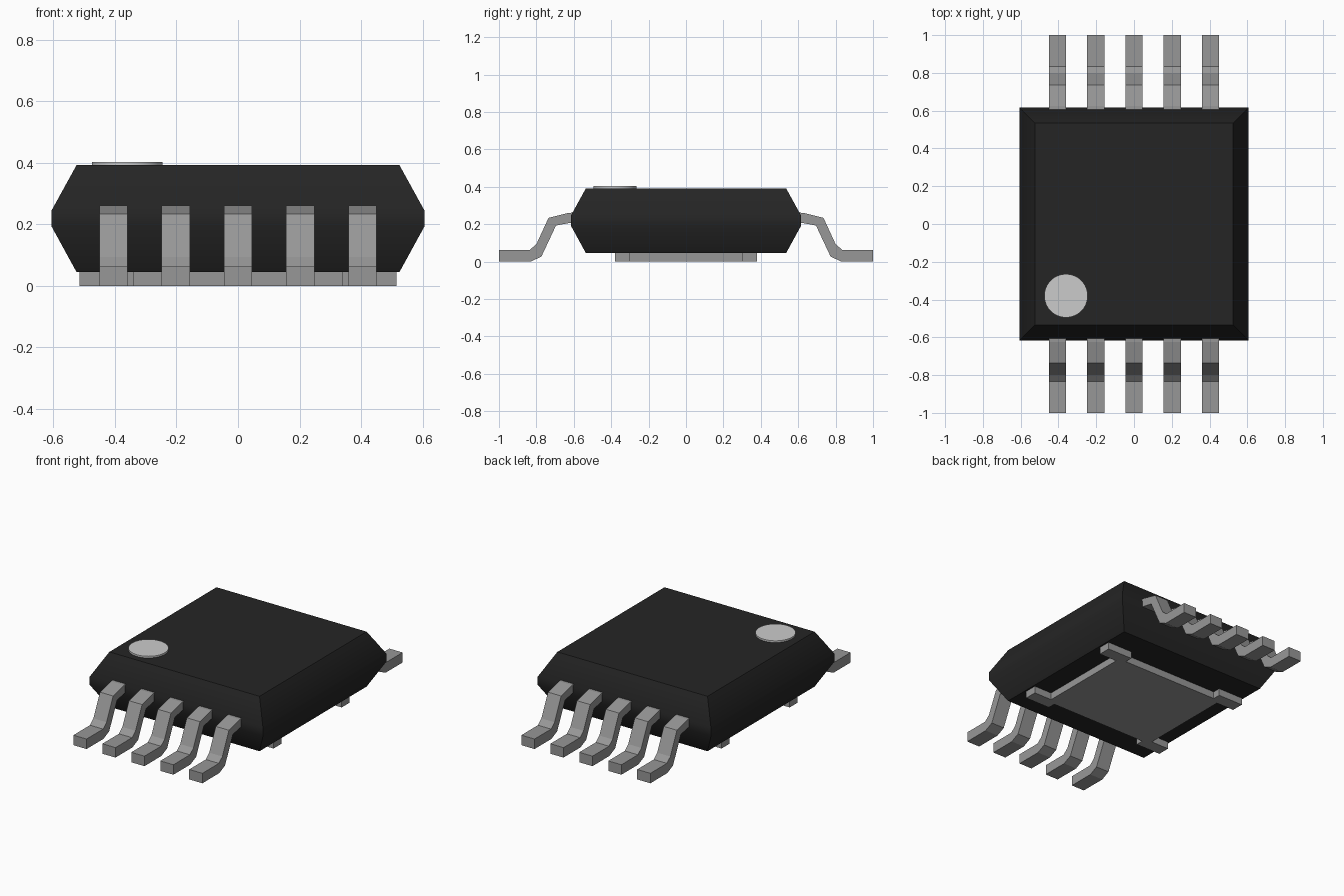
import bpy, bmesh, math
from mathutils import Vector

if "Cube" in bpy.data.objects:
    bpy.data.objects.remove(bpy.data.objects["Cube"], do_unlink=True)


def make_material(name, value):
    mat = bpy.data.materials.new(name)
    mat.use_nodes = True
    colour = (value, value, value, 1)
    mat.diffuse_color = colour
    mat.node_tree.nodes["Principled BSDF"].inputs["Base Color"].default_value = colour
    return mat


black = make_material("black plastic", 0.018)
metal = make_material("grey metal", 0.31)
pale = make_material("pale grey", 0.60)


def finish(bm, name, mat):
    bmesh.ops.recalc_face_normals(bm, faces=bm.faces)
    mesh = bpy.data.meshes.new(name)
    bm.to_mesh(mesh)
    bm.free()
    mesh.materials.append(mat)
    obj = bpy.data.objects.new(name, mesh)
    bpy.context.collection.objects.link(obj)
    return obj


def smooth(obj):
    bpy.ops.object.select_all(action="DESELECT")
    obj.select_set(True)
    bpy.context.view_layer.objects.active = obj
    bpy.ops.object.shade_smooth_by_angle(angle=math.radians(30))


def prism(points, offset, name, mat):
    """Extrude a closed outline along an offset."""
    bm = bmesh.new()
    face = bm.faces.new([bm.verts.new(p) for p in points])
    top = bmesh.ops.extrude_face_region(bm, geom=[face])["geom"]
    bmesh.ops.translate(bm, vec=Vector(offset),
                        verts=[g for g in top if isinstance(g, bmesh.types.BMVert)])
    return finish(bm, name, mat)


# Package body: stacked rectangles, widest in the middle
bm = bmesh.new()
rings = []
for hx, hy, z in [(0.525, 0.535, 0.045), (0.606, 0.616, 0.193),
                  (0.606, 0.616, 0.245), (0.525, 0.535, 0.392)]:
    rings.append([bm.verts.new((sx * hx, sy * hy, z))
                  for sx, sy in [(-1, -1), (1, -1), (1, 1), (-1, 1)]])
for low, high in zip(rings, rings[1:]):
    for i in range(4):
        j = (i + 1) % 4
        bm.faces.new((low[i], low[j], high[j], high[i]))
bm.faces.new(rings[0])
bm.faces.new(rings[-1])
smooth(finish(bm, "body", black))

# Pin marker disc
bm = bmesh.new()
bmesh.ops.create_cone(bm, cap_ends=True, segments=64, radius1=0.115, radius2=0.115, depth=0.016)
bmesh.ops.translate(bm, vec=(-0.36, -0.38, 0.395), verts=bm.verts)
smooth(finish(bm, "pin_marker", pale))

# Thermal pad: one quarter outline mirrored to four corner tabs
quarter = [(0.39, 0.30), (0.515, 0.30), (0.515, 0.38), (0.34, 0.38), (0.34, 0.33)]
outline = []
for sx, sy in [(1, 1), (-1, 1), (-1, -1), (1, -1)]:
    pts = quarter if sx * sy > 0 else quarter[::-1]
    outline += [(sx * x, sy * y, 0) for x, y in pts]
prism(outline, (0, 0, 0.05), "thermal_pad", metal)

# Gull-wing leads: bent profile in the y-z plane, five per side
lead_profile = [(0.55, 0.262), (0.625, 0.261), (0.735, 0.234), (0.80, 0.093),
                (0.835, 0.063), (1.0, 0.063), (1.0, 0.0), (0.83, 0.0),
                (0.773, 0.027), (0.695, 0.193), (0.62, 0.207), (0.55, 0.207)]
width = 0.092
for side, label in [(-1, "front"), (1, "back")]:
    for i in range(5):
        x = (i - 2) * 0.2025 - width / 2
        prism([(x, side * y, z) for y, z in lead_profile], (width, 0, 0),
              f"{label}_lead_{i + 1}", metal)
